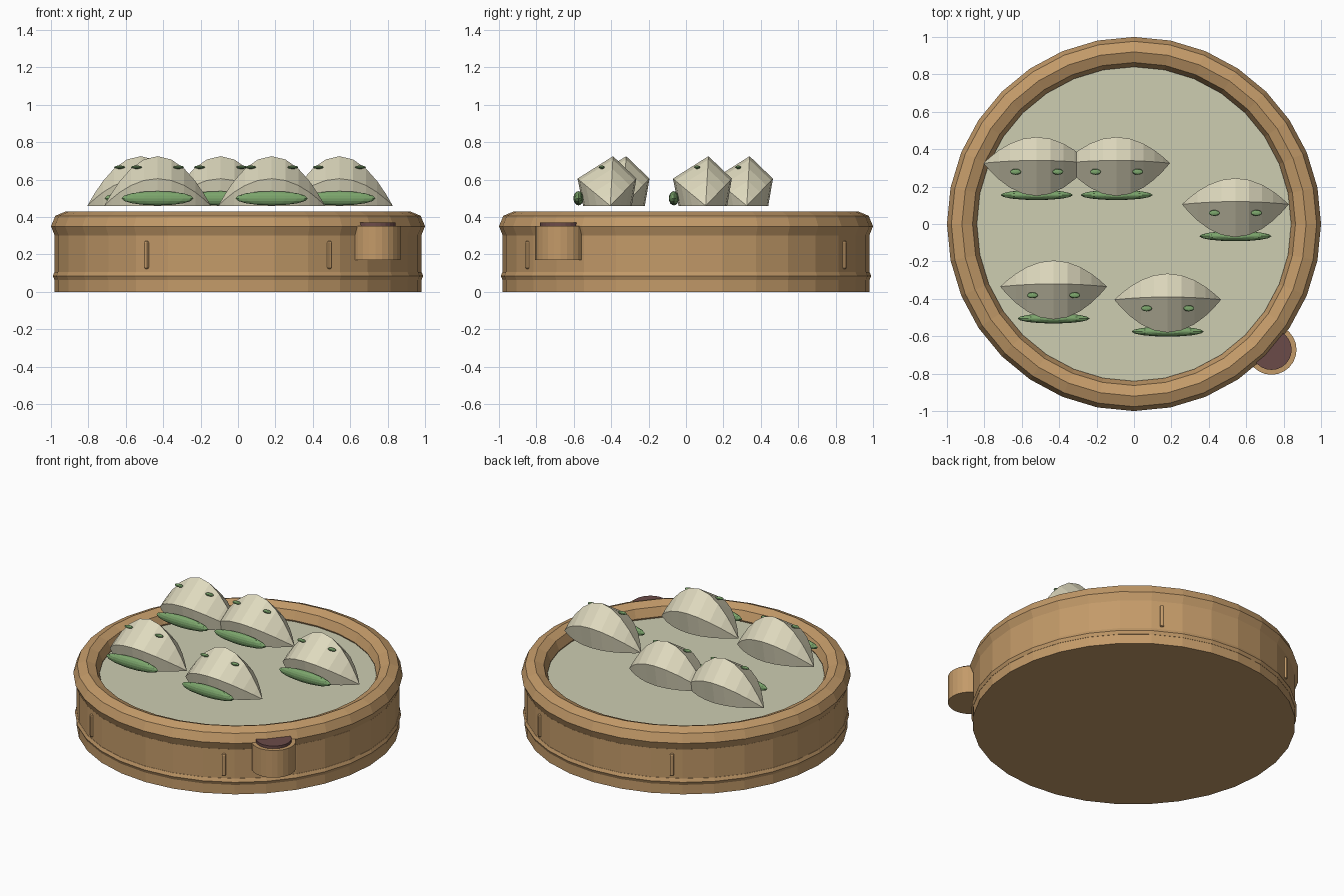
import bpy, bmesh, math
from mathutils import Matrix, Vector

if "Cube" in bpy.data.objects:
    bpy.data.objects.remove(bpy.data.objects["Cube"])


def material(name, srgb):
    m = bpy.data.materials.new(name)
    m.diffuse_color = [c ** 2.2 for c in srgb] + [1.0]
    m.use_nodes = True
    m.node_tree.nodes["Principled BSDF"].inputs["Base Color"].default_value = m.diffuse_color
    return m


WOOD = material("bamboo", (0.76, 0.60, 0.41))
LINER = material("pale_liner", (0.80, 0.80, 0.69))
DOUGH = material("dough", (0.87, 0.85, 0.74))
GREEN = material("leaf_green", (0.48, 0.64, 0.42))
MAROON = material("dark_maroon", (0.42, 0.30, 0.29))


def finish(bm, name, mat):
    bmesh.ops.recalc_face_normals(bm, faces=bm.faces[:])
    me = bpy.data.meshes.new(name)
    bm.to_mesh(me)
    bm.free()
    me.materials.append(mat)
    ob = bpy.data.objects.new(name, me)
    bpy.context.collection.objects.link(ob)
    return ob


def cylinder(name, r, z0, z1, mat, x=0, y=0, seg=32):
    bm = bmesh.new()
    bmesh.ops.create_cone(bm, cap_ends=True, segments=seg, radius1=r, radius2=r, depth=z1 - z0,
                          matrix=Matrix.Translation((x, y, (z0 + z1) / 2)))
    return finish(bm, name, mat)


def ring(name, major, minor, z, sides, mat, seg=32):
    bm = bmesh.new()
    loops = []
    for i in range(seg):
        a = math.tau * i / seg
        loops.append([])
        for j in range(sides):
            b = math.tau * j / sides
            r = major + minor * math.cos(b)
            loops[-1].append(bm.verts.new((r * math.cos(a), r * math.sin(a), z + minor * math.sin(b))))
    for i in range(seg):
        p, q = loops[i], loops[(i + 1) % seg]
        for j in range(sides):
            k = (j + 1) % sides
            bm.faces.new((p[j], q[j], q[k], p[k]))
    return finish(bm, name, mat)


def ellipsoid(name, loc, size, mat, u=16, v=8):
    bm = bmesh.new()
    bmesh.ops.create_uvsphere(bm, u_segments=u, v_segments=v, radius=1,
                              matrix=Matrix.Translation(loc) @ Matrix.Diagonal((*size, 1)))
    return finish(bm, name, mat)


# Basket: solid drum, chunky rim, thin lower hoop, liner
cylinder("basket_body", 0.98, 0.0, 0.30, WOOD)
ring("basket_rim", 0.92, 0.08, 0.35, 8, WOOD)
ring("lower_hoop", 0.96, 0.03, 0.085, 8, WOOD)
cylinder("liner", 0.86, 0.29, 0.34, LINER)

# Four upright pegs on the drum wall
for i, deg in enumerate((60, 120, 240, 300)):
    bm = bmesh.new()
    bmesh.ops.create_cube(bm, size=1, matrix=Matrix.Rotation(math.radians(deg), 4, 'Z')
                          @ Matrix.Translation((0.978, 0, 0.197)) @ Matrix.Diagonal((0.026, 0.026, 0.15, 1)))
    bev = finish(bm, f"peg_{i}", WOOD).modifiers.new("soft", 'BEVEL')
    bev.width, bev.segments = 0.01, 2

# Side cup with dark filling
cylinder("side_cup", 0.134, 0.17, 0.352, WOOD, 0.735, -0.672, 24)
cylinder("cup_filling", 0.108, 0.35, 0.37, MAROON, 0.735, -0.672, 24)

# Dumpling: five-sided section tapering along an arc to two tips
SECTION = ((0.015, 0.265), (-0.175, 0.145), (-0.145, 0), (0.115, 0), (0.14, 0.145))
HALF, BASE, STEPS = 0.285, 0.46, 12


def dumpling(n, cx, cy):
    bm = bmesh.new()
    tips = [bm.verts.new((cx + s * HALF, cy, BASE)) for s in (-1, 1)]
    loops = []
    for i in range(1, STEPS):
        t = -math.cos(math.pi * i / STEPS)
        k = 1 - t * t
        loops.append([bm.verts.new((cx + t * HALF, cy + k * y, BASE + k * z)) for y, z in SECTION])
    for j in range(5):
        k = (j + 1) % 5
        for p, q in zip(loops, loops[1:]):
            bm.faces.new((p[j], q[j], q[k], p[k]))
        bm.faces.new((tips[0], loops[0][j], loops[0][k]))
        bm.faces.new((tips[1], loops[-1][k], loops[-1][j]))
    finish(bm, f"dumpling_{n}", DOUGH)
    ellipsoid(f"mouth_{n}", (cx, cy - 0.17, 0.5), (0.193, 0.027, 0.038), GREEN)
    for side in (-1, 1):
        ellipsoid(f"eye_{n}_{side}", (cx + side * 0.113, cy - 0.046, 0.666), (0.029, 0.016, 0.009), GREEN, 12, 6)


for n, (cx, cy) in enumerate(((-0.52, 0.325), (-0.093, 0.325), (0.542, 0.105), (-0.43, -0.335), (0.18, -0.405))):
    dumpling(n, cx, cy)
